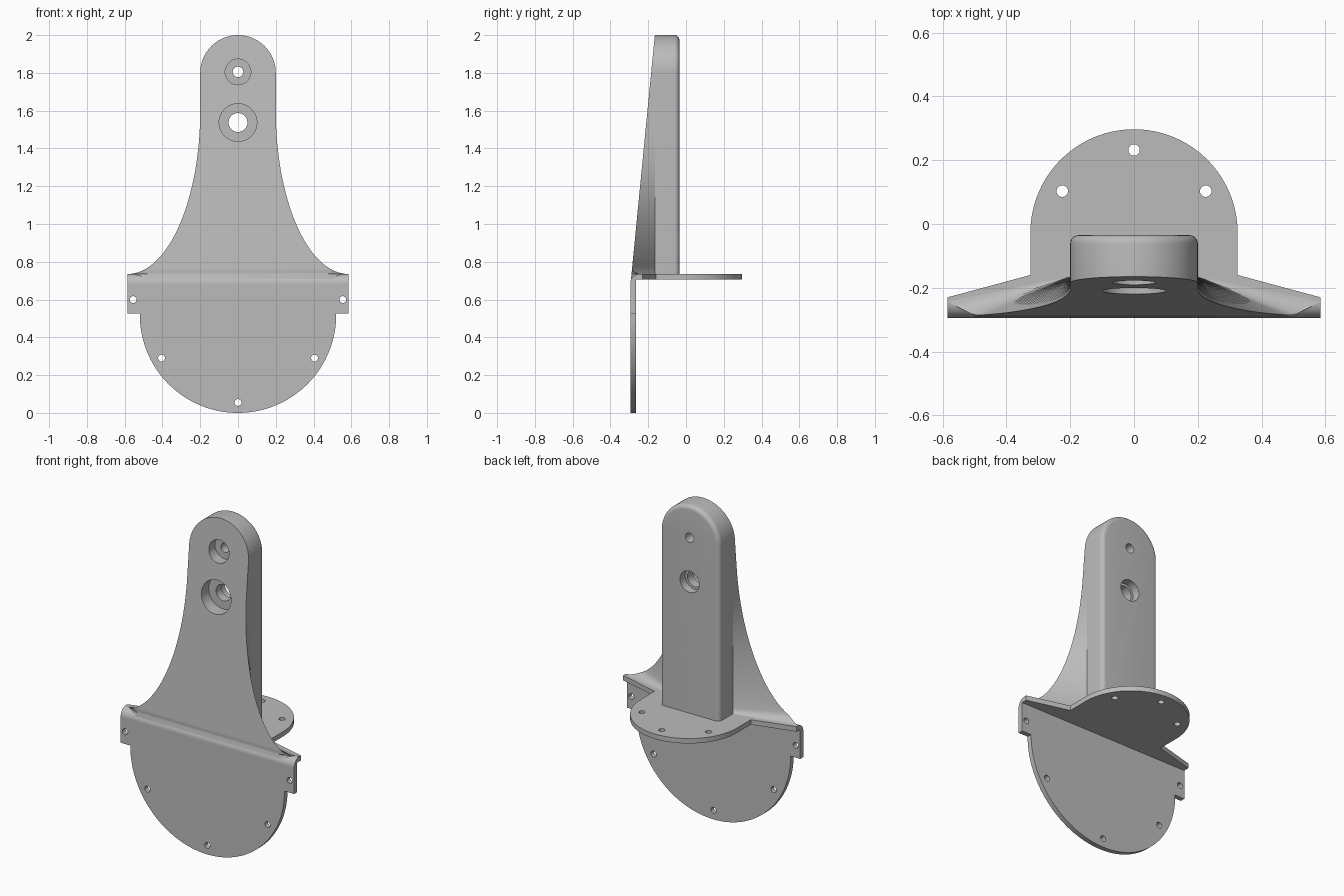
import bpy, bmesh, math
from mathutils import Vector, Matrix

if "Cube" in bpy.data.objects:
    bpy.data.objects.remove(bpy.data.objects["Cube"])

grey = bpy.data.materials.new("plain grey")
grey.use_nodes = True
grey.diffuse_color = (0.5, 0.5, 0.5, 1)
grey.node_tree.nodes["Principled BSDF"].inputs["Base Color"].default_value = (0.5, 0.5, 0.5, 1)


def arc(cx, cy, r, a0, a1, n):
    """Points on an arc, angles in degrees."""
    angles = [math.radians(a0 + (a1 - a0) * i / n) for i in range(n + 1)]
    return [(cx + r * math.cos(a), cy + r * math.sin(a)) for a in angles]


def make_object(name, bm):
    bmesh.ops.recalc_face_normals(bm, faces=bm.faces)
    mesh = bpy.data.meshes.new(name)
    bm.to_mesh(mesh)
    bm.free()
    obj = bpy.data.objects.new(name, mesh)
    bpy.context.collection.objects.link(obj)
    mesh.materials.append(grey)
    return obj


def prism(outline, axis, lo, hi):
    """Extrude a 2D outline along the given axis; returns a bmesh."""
    place = {"x": lambda a, b, d: (d, a, b),
             "y": lambda a, b, d: (a, d, b),
             "z": lambda a, b, d: (a, b, d)}[axis]
    bm = bmesh.new()
    face = bm.faces.new([bm.verts.new(place(a, b, lo)) for a, b in outline])
    geo = bmesh.ops.extrude_face_region(bm, geom=[face])
    shift = Vector(place(0, 0, hi - lo))
    bmesh.ops.translate(bm, vec=shift,
                        verts=[v for v in geo["geom"] if isinstance(v, bmesh.types.BMVert)])
    return bm


def drill(obj, axis, a, b, r, lo, hi):
    """Cut a round hole along an axis, then discard the cutter."""
    cutter = make_object("hole_cutter", prism(arc(a, b, r, 0, 352.5, 47), axis, lo, hi))
    cutter.hide_render = True
    mod = obj.modifiers.new("hole", "BOOLEAN")
    mod.operation, mod.solver, mod.object = "DIFFERENCE", "EXACT", cutter
    bpy.context.view_layer.objects.active = obj
    bpy.ops.object.modifier_apply(modifier=mod.name)
    bpy.data.objects.remove(cutter)


def smooth(obj, angle):
    bpy.ops.object.select_all(action="DESELECT")
    obj.select_set(True)
    bpy.context.view_layer.objects.active = obj
    bpy.ops.object.shade_smooth_by_angle(angle=math.radians(angle))


# Hanging half-round plate with square side tabs
outline = [(-0.585, 0.685), (-0.585, 0.525)] + arc(0, 0.52, 0.52, 180, 360, 72)
outline[2], outline[-1] = (-0.52, 0.525), (0.52, 0.525)
outline += [(0.585, 0.525), (0.585, 0.685)]
front_plate = make_object("front_plate", prism(outline, "y", -0.295, -0.265))
for x, z in [(-0.555, 0.6), (0.555, 0.6), (-0.405, 0.29), (0.405, 0.29), (0, 0.055)]:
    drill(front_plate, "y", x, z, 0.018, -0.35, -0.2)

# Rounded corner joining plate and shelf
corner = [(-0.265, 0.685)] + arc(-0.245, 0.685, 0.05, 180, 90, 10)
corner += [(-0.23, 0.735), (-0.23, 0.705), (-0.265, 0.705)]
corner_bend = make_object("corner_bend", prism(corner, "x", -0.585, 0.585))

# Horizontal shelf with a round back
outline = [(-0.585, -0.23), (0.585, -0.23), (0.325, -0.16)]
outline += arc(0, -0.028, 0.325, 0, 180, 60) + [(-0.325, -0.16)]
shelf = make_object("shelf", prism(outline, "z", 0.705, 0.735))
for x, y in [(0, 0.232), (-0.225, 0.103), (0.225, 0.103)]:
    drill(shelf, "z", x, y, 0.018, 0.65, 0.8)

# Upright post with a round top and softened back edge
outline = [(-0.2, 0.72), (0.2, 0.72)] + arc(0, 1.8, 0.2, 0, 180, 40)
bm = prism(outline, "y", -0.165, -0.035)
rim = [e for e in bm.edges
       if all(v.co.y > -0.04 for v in e.verts) and any(v.co.z > 0.73 for v in e.verts)]
bmesh.ops.bevel(bm, geom=rim, offset=0.026, segments=6, profile=0.5, affect="EDGES")
post = make_object("post", bm)

# Flared front: sections lofted from the wide foot up to the round top
levels = [(0.71, 0.5)]
for i in range(33):
    a = math.radians(90 * (1 - i / 32))
    levels.append((1.6 - 0.865 * math.sin(a), 0.585 - 0.385 * math.cos(a)))
levels += [(1.7, 0.2)]
levels += [(z, max(x, 0.003)) for x, z in arc(0, 1.8, 0.2, 0, 90, 20)]

bm = bmesh.new()
rings = []
for z, w in levels:
    front_y = -0.165 - 0.125 * (2.0 - z) / 1.28
    tip_y = front_y + 0.045 * max(0, (w - 0.5) / 0.085)
    half = [(min(w, 0.2), -0.165), (w, min(tip_y, -0.1651)), (min(w, 0.5) * 0.96, min(front_y, -0.1653))]
    section = half + [(-x, y) for x, y in reversed(half)]
    rings.append([bm.verts.new((x, y, z)) for x, y in section])
for low, high in zip(rings, rings[1:]):
    for i in range(6):
        j = (i + 1) % 6
        bm.faces.new((low[i], low[j], high[j], high[i]))
bm.faces.new(rings[0])
bm.faces.new(rings[-1])
flared_front = make_object("flared_front", bm)

# Stepped bolt holes through the post and its front
for part in (flared_front, post):
    for z, r, bore, floor in [(1.805, 0.028, 0.068, -0.125), (1.537, 0.05, 0.1, -0.14)]:
        drill(part, "y", 0, z, r, -0.4, 0.1)
        drill(part, "y", 0, z, bore, -0.4, floor)
drill(post, "y", 0, 1.537, 0.065, -0.085, 0.1)

for part in (front_plate, corner_bend, shelf, post, flared_front):
    smooth(part, 25)
